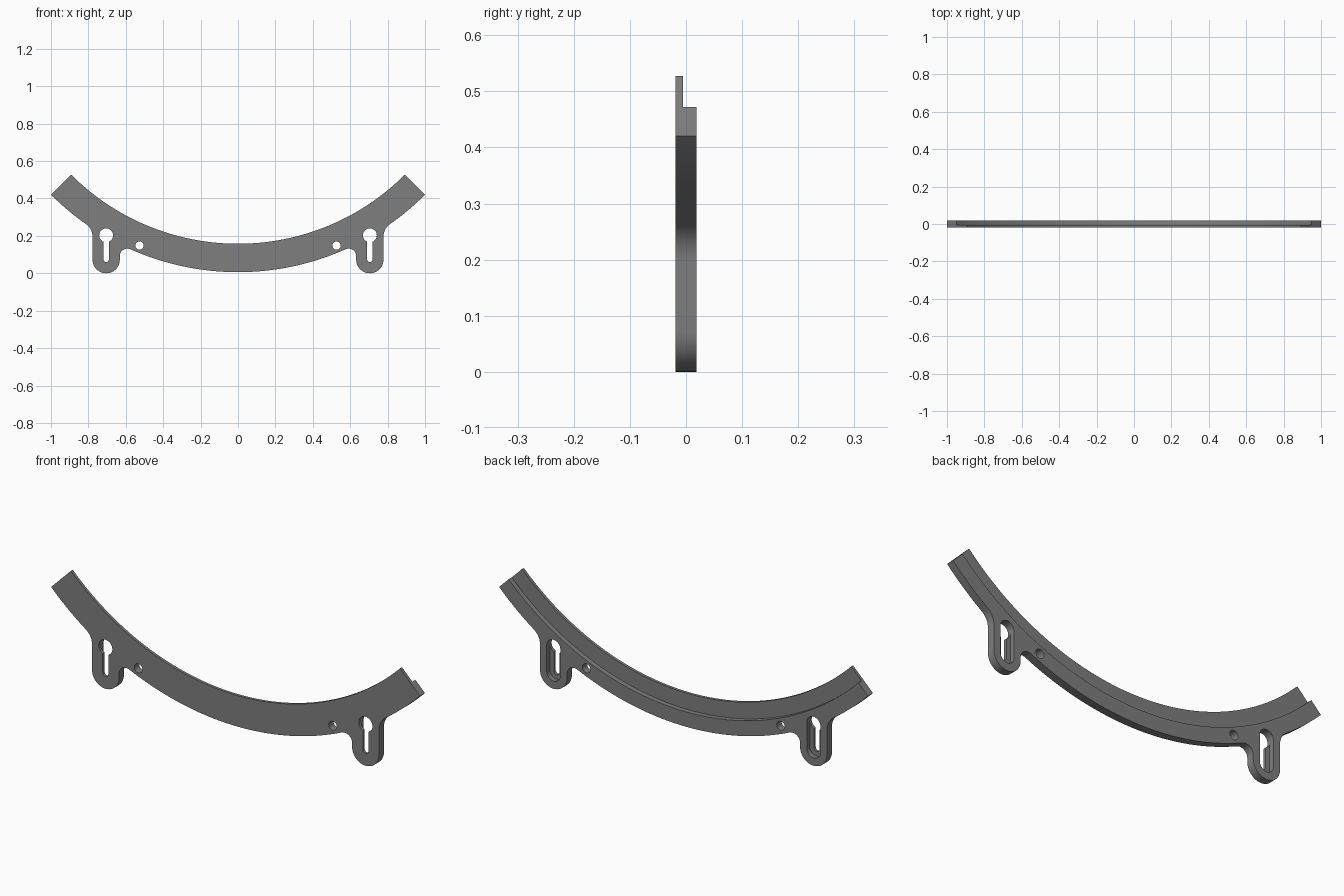
import bpy, bmesh
from math import sin, cos, pi, sqrt, atan2, radians

if "Cube" in bpy.data.objects:
    bpy.data.objects.remove(bpy.data.objects["Cube"])

CZ = 1.42                      # height of the ring centre
R_OUT, R_STEP, R_IN = 1.414, 1.341, 1.262
Y0, Y_STEP, Y1 = -0.019, -0.005, 0.019
LUG_X, LUG_R = 0.705, 0.073    # mounting lug
HEAD_Z, HEAD_R, SLOT_R = 0.203, 0.037, 0.015


def arc(cx, cz, r, a, b, n):
    return [(cx + r * cos(a + (b - a) * i / n), cz + r * sin(a + (b - a) * i / n))
            for i in range(n + 1)]


def prism(name, pts, y0, y1):
    """Extrude an x-z outline along y."""
    bm = bmesh.new()
    face = bm.faces.new([bm.verts.new((x, y0, z)) for x, z in pts])
    ext = bmesh.ops.extrude_face_region(bm, geom=[face])
    for v in ext["geom"]:
        if isinstance(v, bmesh.types.BMVert):
            v.co.y = y1
    bmesh.ops.remove_doubles(bm, verts=bm.verts, dist=1e-5)
    bmesh.ops.recalc_face_normals(bm, faces=bm.faces)
    me = bpy.data.meshes.new(name)
    bm.to_mesh(me)
    bm.free()
    ob = bpy.data.objects.new(name, me)
    bpy.context.collection.objects.link(ob)
    return ob


def fillet(side_x, f, away):
    """Centre of a fillet between a vertical lug side and the outer arc."""
    cx = side_x + away * f
    cz = CZ - sqrt((R_OUT + f) ** 2 - cx ** 2)
    return cx, cz, atan2(CZ - cz, -cx)      # angle towards the ring centre


# Right half of the outline, from bottom centre to the outer end
ix, iz, ia = fillet(LUG_X - LUG_R, 0.04, -1)
ox, oz, oa = fillet(LUG_X + LUG_R, 0.08, 1)
inner_t = atan2(iz - CZ, ix)
outer_t = atan2(oz - CZ, ox)
half = arc(0, CZ, R_OUT, -pi / 2, inner_t, 24)
half += arc(ix, iz, 0.04, ia, 0, 10)[1:]
half += arc(LUG_X, LUG_R, LUG_R, pi, 2 * pi, 24)
half += arc(ox, oz, 0.08, pi, oa, 10)
half += arc(0, CZ, R_OUT, outer_t, -pi / 4, 12)[1:]
inner = arc(0, CZ, R_IN, -pi / 4, -3 * pi / 4, 80)
mirrored = [(-x, z) for x, z in reversed(half[1:])]
bracket = prism("curved_bracket", half + inner + mirrored, Y0, Y1)

# Cutters: rear step along the inner edge
a0, a1 = radians(-140), radians(-40)
cutters = [prism("step_cutter", arc(0, CZ, R_STEP, a0, a1, 90)
                 + arc(0, CZ, 1.15, a1, a0, 90), Y_STEP, 0.1)]

# Cutters: keyhole, rear pocket and screw hole on each side
for s in (-1, 1):
    x = s * LUG_X
    neck = math_a = atan2(-sqrt(HEAD_R ** 2 - SLOT_R ** 2), SLOT_R)
    key = arc(x, HEAD_Z, HEAD_R, neck, pi - neck, 32) + arc(x, 0.075, SLOT_R, pi, 2 * pi, 12)
    pocket = arc(x, HEAD_Z, HEAD_R, 0, pi, 16) + arc(x, 0.075, HEAD_R, pi, 2 * pi, 16)
    hole = arc(s * 0.527, 0.148, 0.022, 0, 2 * pi, 24)[:-1]
    cutters += [prism("keyhole_cutter", key, -0.1, 0.1),
                prism("pocket_cutter", pocket, Y_STEP, 0.1),
                prism("screw_hole_cutter", hole, -0.1, 0.1)]

bpy.context.view_layer.objects.active = bracket
bracket.select_set(True)
for c in cutters:
    c.hide_render = True
    m = bracket.modifiers.new("cut", "BOOLEAN")
    m.operation, m.solver, m.object = "DIFFERENCE", "EXACT", c
    bpy.ops.object.modifier_apply(modifier=m.name)
for c in cutters:
    bpy.data.objects.remove(c)

# Colour and shading
grey = bpy.data.materials.new("mid_grey")
grey.diffuse_color = (0.21, 0.21, 0.21, 1)
grey.use_nodes = True
grey.node_tree.nodes["Principled BSDF"].inputs["Base Color"].default_value = grey.diffuse_color
bracket.data.materials.clear()
bracket.data.materials.append(grey)
for p in bracket.data.polygons:
    p.material_index = 0
bpy.ops.object.shade_smooth_by_angle(angle=radians(30))
